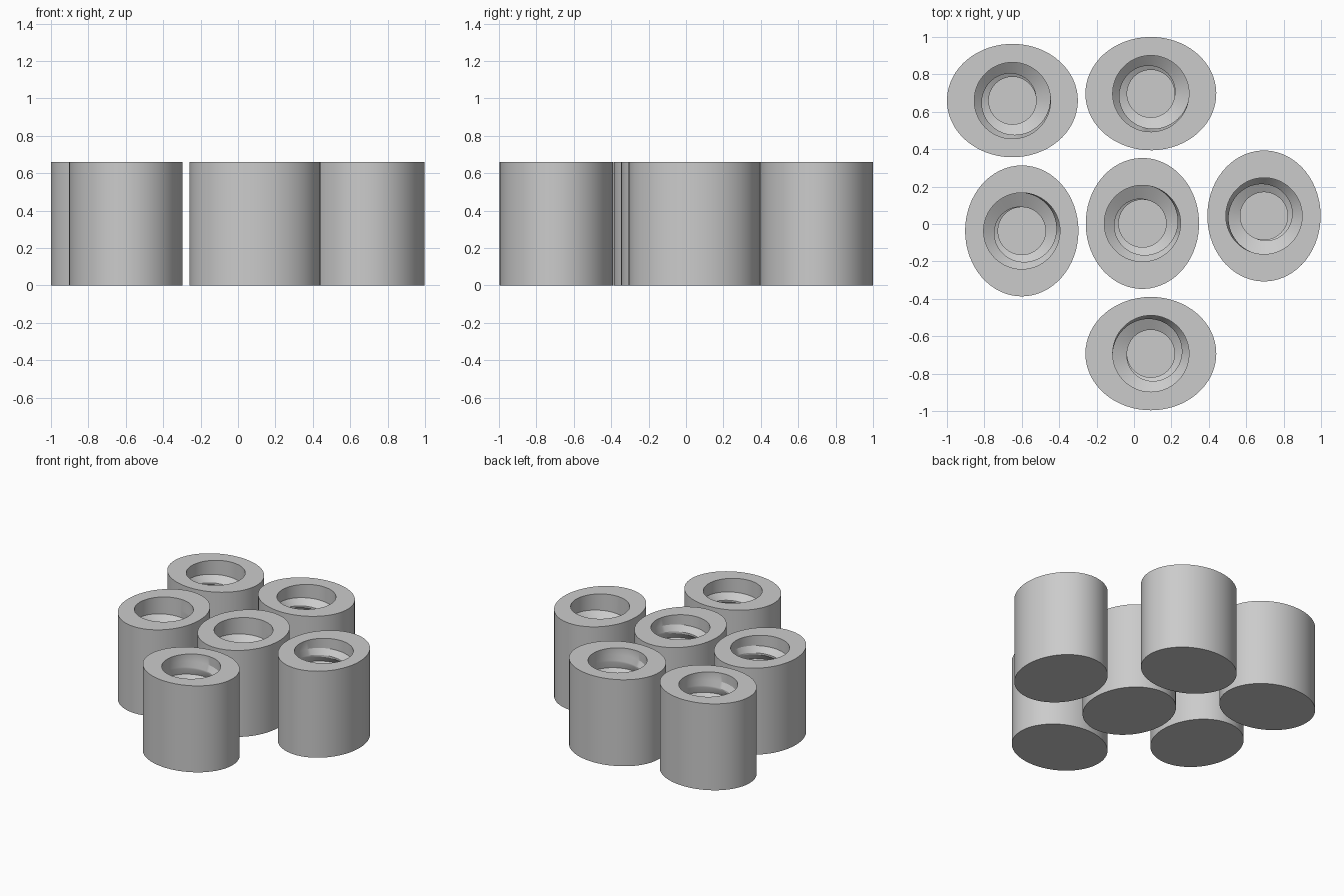
import bpy, bmesh, math

if "Cube" in bpy.data.objects:
    bpy.data.objects.remove(bpy.data.objects["Cube"])

HEIGHT = 0.66
BORE, CREST = 0.204, 0.127      # thread root and crest radius
N, TURNS = 64, 4                # steps per turn, turns of thread
PITCH, SHANK, FLOOR = 0.10, 0.04, 0.08

grey = bpy.data.materials.new("plain_grey")
grey.diffuse_color = (0.6, 0.6, 0.6, 1)
grey.use_nodes = True
grey.node_tree.nodes["Principled BSDF"].inputs["Base Color"].default_value = grey.diffuse_color


def threaded_cup(name, x, y, rx, ry, start):
    """Oval block with a blind, right-hand threaded bore starting at an angle."""
    bm = bmesh.new()

    def point(i, r, z, r2=None):
        a = math.radians(start) - math.tau * i / N
        return bm.verts.new((r * math.cos(a), (r2 or r) * math.sin(a), z))

    # Outer wall, rim and base
    low = [point(i, rx, 0, ry) for i in range(N)]
    high = [point(i, rx, HEIGHT, ry) for i in range(N)]
    rim = [point(i, BORE, HEIGHT) for i in range(N)]
    floor = [point(i, BORE, FLOOR) for i in range(N)]
    bm.faces.new(low)
    bm.faces.new(floor)
    for i in range(N):
        j = (i + 1) % N
        bm.faces.new((low[i], low[j], high[j], high[i]))
        bm.faces.new((high[i], high[j], rim[j], rim[i]))

    # Helical thread, fading in from the bore and out again
    def depth(i):
        return HEIGHT - SHANK - PITCH * i / N

    end = N * TURNS
    root = [point(i, BORE, depth(i)) for i in range(end + N + 1)]
    upper, lower = [], []
    for i in range(end + 1):
        fade = min(1, i / N, (end - i) / N)
        r = BORE - (BORE - CREST) * fade
        upper.append(point(i, r, depth(i) - PITCH * 0.42))
        lower.append(point(i, r, depth(i) - PITCH * 0.55))
    for i in range(end):
        bm.faces.new((root[i], root[i + 1], upper[i + 1], upper[i]))
        bm.faces.new((upper[i], upper[i + 1], lower[i + 1], lower[i]))
        bm.faces.new((lower[i], lower[i + 1], root[i + 1 + N], root[i + N]))

    # Smooth bore above and below the thread
    for i in range(N):
        j = (i + 1) % N
        bm.faces.new((rim[i], rim[j], root[i + 1], root[i]))
        bm.faces.new((root[end + i], root[end + i + 1], floor[j], floor[i]))

    bmesh.ops.recalc_face_normals(bm, faces=bm.faces)
    mesh = bpy.data.meshes.new(name)
    bm.to_mesh(mesh)
    bm.free()
    mesh.materials.append(grey)
    obj = bpy.data.objects.new(name, mesh)
    obj.location = (x, y, 0)
    bpy.context.collection.objects.link(obj)
    bpy.context.view_layer.objects.active = obj
    obj.select_set(True)
    bpy.ops.object.shade_smooth_by_angle(angle=math.radians(25))
    obj.select_set(False)


WIDE, DEEP = (0.35, 0.303), (0.303, 0.35)
threaded_cup("cup_back_left", -0.65, 0.66, *WIDE, 10)
threaded_cup("cup_back_right", 0.09, 0.697, *WIDE, -10)
threaded_cup("cup_left", -0.60, -0.037, *DEEP, 90)
threaded_cup("cup_centre", 0.045, 0.003, *DEEP, 75)
threaded_cup("cup_right", 0.695, 0.043, *DEEP, 250)
threaded_cup("cup_front", 0.09, -0.693, *WIDE, 180)
